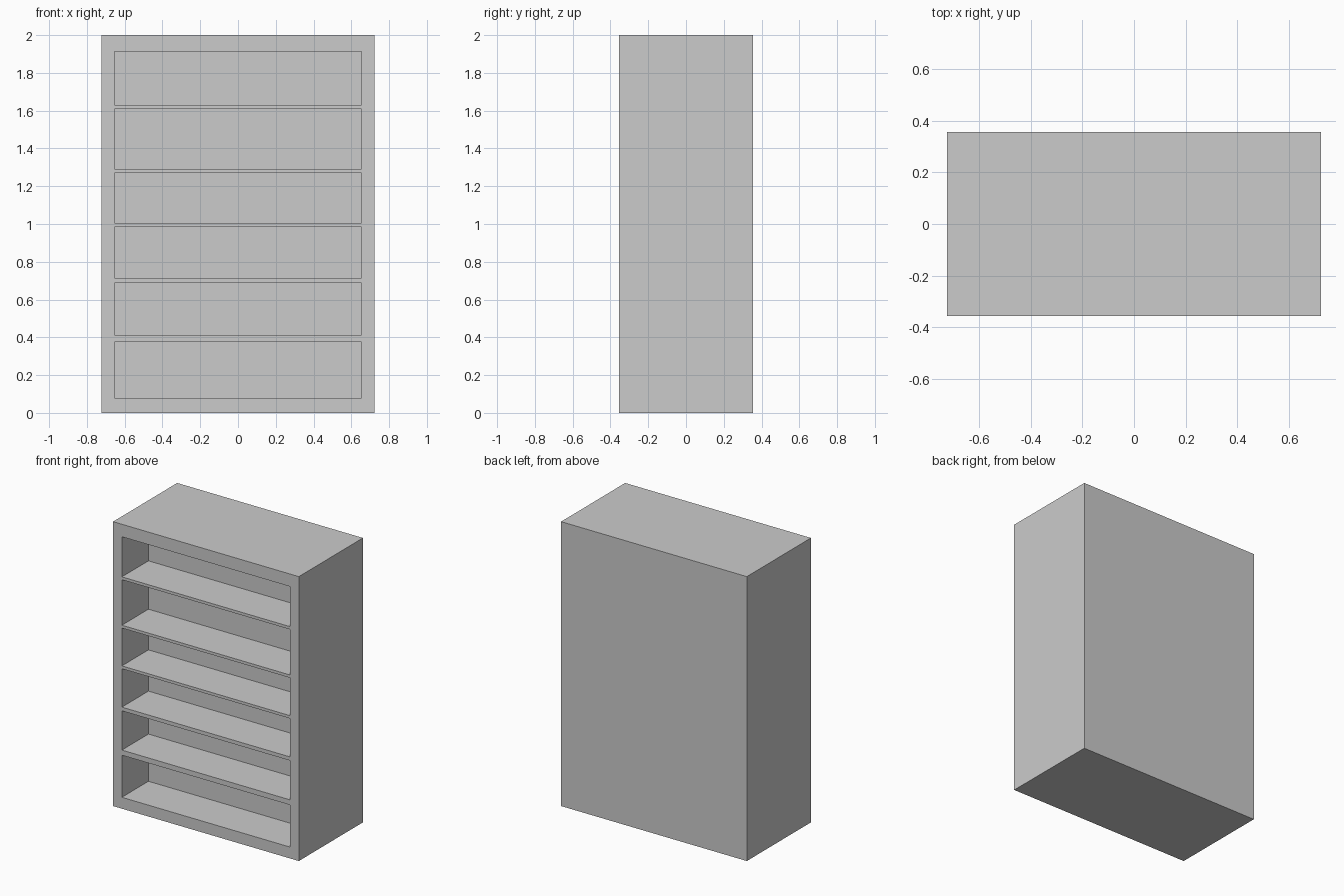
import bpy

if "Cube" in bpy.data.objects:
    bpy.data.objects.remove(bpy.data.objects["Cube"])

W, D, H = 1.445, 0.712, 2.0      # outer size
OPEN_W, DEPTH = 1.308, 0.295     # opening width and recess depth
# bottom and top height of each shelf bay
BAYS = [(0.08, 0.376), (0.412, 0.688), (0.714, 0.984),
        (1.004, 1.27), (1.29, 1.61), (1.63, 1.912)]


def box(name, lo, hi):
    bpy.ops.mesh.primitive_cube_add(size=1, location=[(a + b) / 2 for a, b in zip(lo, hi)])
    ob = bpy.context.object
    ob.name = name
    ob.scale = [b - a for a, b in zip(lo, hi)]
    bpy.ops.object.transform_apply(location=True, rotation=False, scale=True)
    return ob


# Solid cabinet body
body = box("bookcase_body", (-W / 2, -D / 2, 0), (W / 2, D / 2, H))

# Cut each shelf bay into the front, leaving thin shelves between
for i, (z0, z1) in enumerate(BAYS):
    cutter = box(f"bay_cutter_{i + 1}", (-OPEN_W / 2, -D / 2 - 0.1, z0),
                 (OPEN_W / 2, -D / 2 + DEPTH, z1))
    cutter.hide_render = True
    mod = body.modifiers.new("shelf_bay", 'BOOLEAN')
    mod.operation = 'DIFFERENCE'
    mod.solver = 'EXACT'
    mod.object = cutter
    bpy.context.view_layer.objects.active = body
    bpy.ops.object.modifier_apply(modifier=mod.name)
    bpy.data.objects.remove(cutter)
